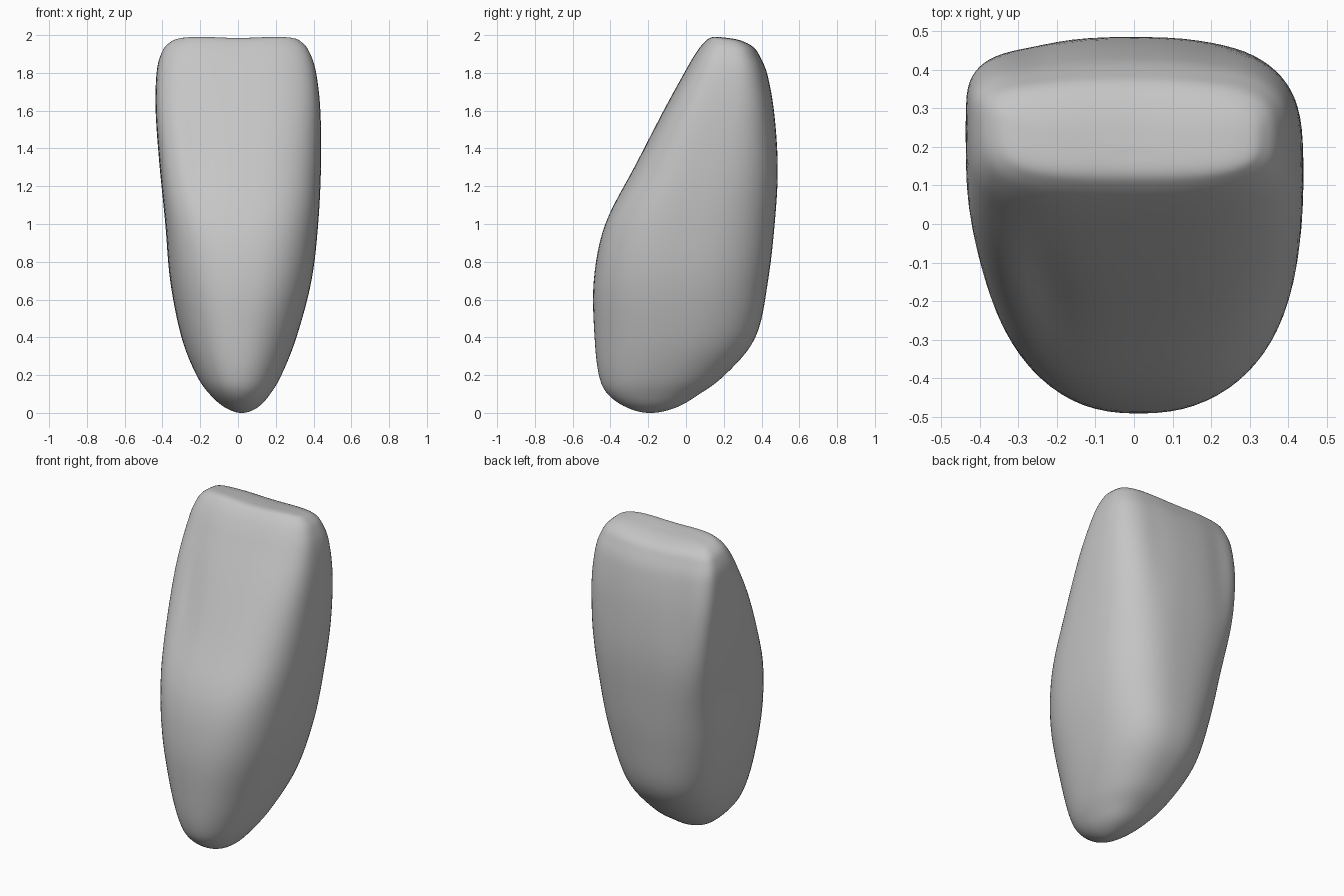
import bpy
import bmesh
import math

cube = bpy.data.objects.get("Cube")
if cube:
    bpy.data.objects.remove(cube, do_unlink=True)

SEGMENTS = 80
STEPS = 6

# Cross-sections: height, right edge, left edge, front edge, back edge
sections = [
    (0, .02, .02, -.19, -.19),
    (.03, -.07, .105, -.315, -.05),
    (.1, -.15, .17, -.415, .07),
    (.2, -.22, .23, -.462, .205),
    (.4, -.3, .31, -.485, .37),
    (.7, -.36, .39, -.49, .435),
    (1, -.385, .425, -.43, .47),
    (1.3, -.415, .44, -.275, .487),
    (1.6, -.437, .437, -.12, .467),
    (1.8, -.432, .415, -.01, .43),
    (1.9, -.41, .385, .05, .395),
    (1.96, -.37, .345, .095, .36),
    (1.99, -.28, .27, .135, .29),
    (1.995, 0, 0, .2, .2),
]


def mirrored(s):
    """Carry a section through its pole so the tip closes smoothly."""
    return (s[0], s[2], s[1], s[4], s[3])


def spline(a, b, c, d, t):
    return .5 * (2 * b + (c - a) * t + (2 * a - 5 * b + 4 * c - d) * t * t
                 + (3 * b - a - 3 * c + d) * t ** 3)


def clamp(value):
    return max(0, min(1, value))


def bump(value, centre, width):
    return math.exp(-((value - centre) / width) ** 2)


def ring_point(section, angle):
    z, right, left, front, back = section
    c, s = math.cos(angle), math.sin(angle)
    # Oval near the root, squarer towards the cutting edge and on the right side
    power = 2 / (2.1 + clamp(z / 1.6) + 1.5 * max(0, -c) * bump(z, 1.4, .45))
    x = (right + left) / 2 + (left - right) / 2 * math.copysign(abs(c) ** power, c)
    # The widest line lies behind the middle, further back on the right
    middle = front + (back - front) * (.56 - .06 * c)
    edge = front if s < 0 else back
    y = middle + (edge - middle) * abs(s) ** power
    if s < 0:
        # Slanting groove on the sloping front
        y -= .028 * bump(x, -.19 - .12 * (z - 1.2), .05) * bump(z, 1.45, .25) * s
    else:
        # Two soft furrows on the back
        furrows = bump(x, -.26, .08) + .6 * bump(x, .2, .08)
        y -= .015 * furrows * bump(z, 1.6, .35) * s
    # Cutting edge leans down to the back and dips in the middle
    top = clamp((z - 1.8) / .19)
    z -= top * (.12 * (y - .19) + .012 * bump(x, 0, .18))
    return x, y, z


# Loft the body through the smoothed sections
padded = [mirrored(sections[1])] + sections + [mirrored(sections[-2])]
rows = []
for i in range(len(sections) - 1):
    for k in range(STEPS):
        rows.append([spline(*values, k / STEPS) for values in zip(*padded[i:i + 4])])
rows.append(sections[-1])

bm = bmesh.new()
rings = [[bm.verts.new(ring_point(row, math.tau * j / SEGMENTS)) for j in range(SEGMENTS)]
         for row in rows]
for low, high in zip(rings, rings[1:]):
    for j in range(SEGMENTS):
        k = (j + 1) % SEGMENTS
        bm.faces.new((low[j], low[k], high[k], high[j]))
bmesh.ops.remove_doubles(bm, verts=bm.verts, dist=.0005)
# Even out the surface slightly
for _ in range(3):
    bmesh.ops.smooth_vert(bm, verts=bm.verts, factor=.5,
                          use_axis_x=True, use_axis_y=True, use_axis_z=True)
bmesh.ops.recalc_face_normals(bm, faces=bm.faces)
# Rest the rounded tip on the ground
lowest = min(v.co.z for v in bm.verts)
bmesh.ops.translate(bm, verts=bm.verts, vec=(0, 0, -lowest))

mesh = bpy.data.meshes.new("tooth_body")
bm.to_mesh(mesh)
bm.free()
mesh.shade_smooth()
tooth = bpy.data.objects.new("tooth_body", mesh)
bpy.context.collection.objects.link(tooth)

# Plain grey surface
grey = bpy.data.materials.new("plain_grey")
grey.use_nodes = True
colour = (.56, .56, .56, 1)
grey.diffuse_color = colour
grey.node_tree.nodes["Principled BSDF"].inputs["Base Color"].default_value = colour
mesh.materials.append(grey)
